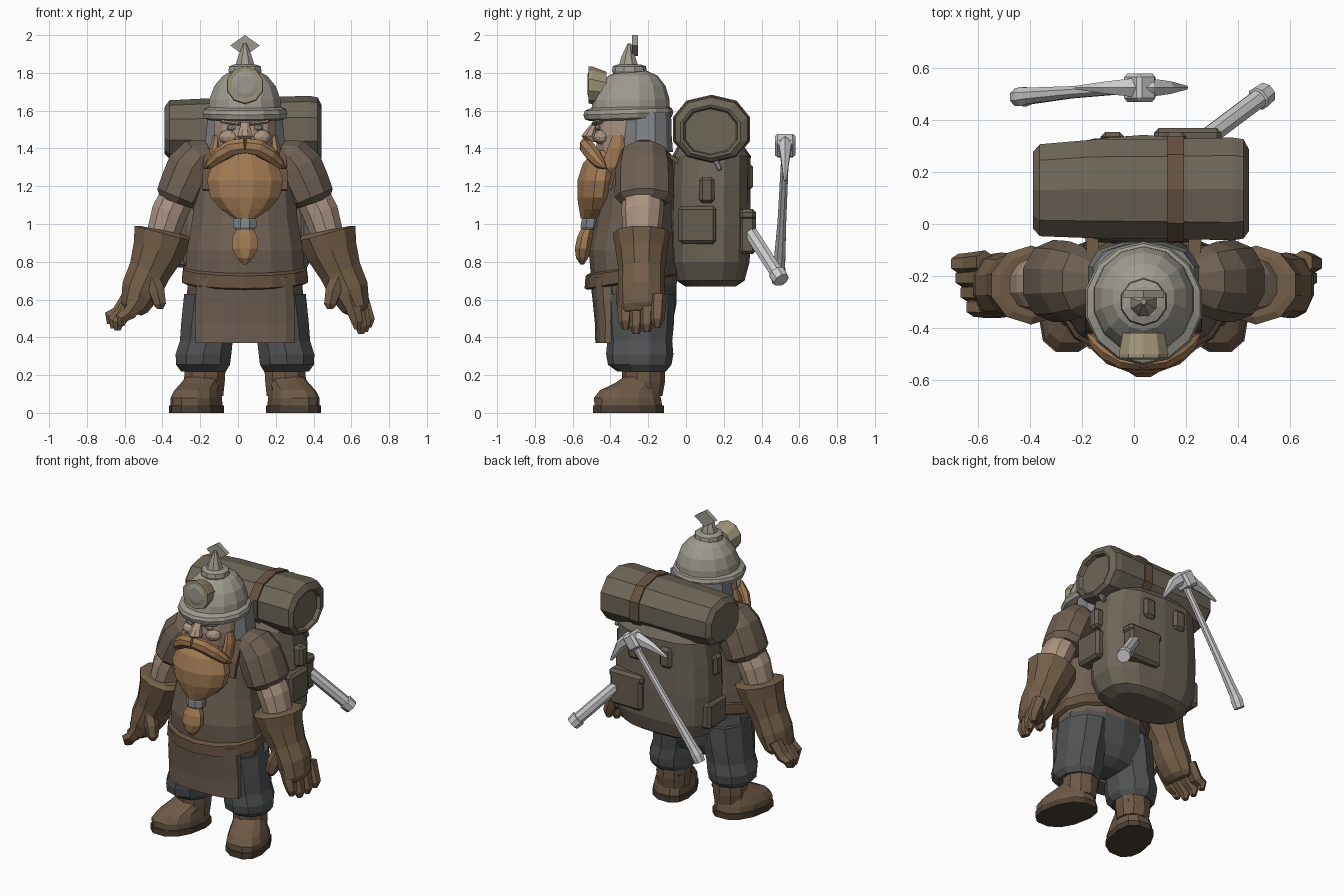
import bpy, bmesh, math
from mathutils import Vector, Matrix, Euler

CX = 0.037  # the figure's own symmetry plane
X, Y, Z = Vector((1, 0, 0)), Vector((0, 1, 0)), Vector((0, 0, 1))


def colour(name, rgb):
    m = bpy.data.materials.new(name)
    lin = [((c / 255 + 0.055) / 1.055) ** 2.4 for c in rgb]
    m.diffuse_color = (*lin, 1)
    return m


LEATHER = colour("leather", (110, 95, 82))
BELT = colour("belt", (102, 82, 64))
GLOVE = colour("glove", (116, 94, 72))
BOOT = colour("boot", (110, 89, 70))
SOLE = colour("sole", (76, 63, 52))
PANTS = colour("trousers", (80, 82, 83))
SKIN = colour("skin", (172, 148, 130))
HAIR = colour("hair", (160, 121, 82))
STEEL = colour("steel", (158, 155, 143))
BRASS = colour("brass", (158, 146, 118))
CLOTH = colour("grey_cloth", (128, 130, 132))
CANVAS = colour("canvas", (110, 102, 88))
POCKET = colour("pocket", (102, 93, 79))


def finish(name, bm, mat, mirror):
    bmesh.ops.recalc_face_normals(bm, faces=bm.faces)
    me = bpy.data.meshes.new(name)
    bm.to_mesh(me)
    bm.free()
    ob = bpy.data.objects.new(name, me)
    bpy.context.collection.objects.link(ob)
    ob.location.x = CX
    if mat:
        me.materials.append(mat)
    if mirror:
        ob.modifiers.new("mirror", 'MIRROR').use_mirror_merge = False
    return ob


def loft(name, rings, mat=None, n=10, axis=None, ref=X, power=2, phase=0.5, shear=0, splay=0, mirror=False):
    """Skin rings (x, y, z, r_ref[, r_other]); rings follow the path unless axis is fixed."""
    bm = bmesh.new()
    cs = [Vector(r[:3]) for r in rings]
    loops = []
    for i, r in enumerate(rings):
        t = axis or (cs[min(i + 1, len(cs) - 1)] - cs[max(i - 1, 0)]).normalized()
        u = (ref - t * ref.dot(t)).normalized()
        v = t.cross(u)
        loop = []
        for k in range(n):
            a = math.tau * (k + phase) / n
            c, s = math.cos(a), math.sin(a)
            c, s = [math.copysign(abs(q) ** (2 / power), q) for q in (c, s)]
            p = cs[i] + u * r[3] * c + v * r[-1] * s
            p.z += shear * (p.y - cs[i].y)
            p.x -= splay * (p.y - cs[0].y)
            loop.append(bm.verts.new(p))
        loops.append(loop)
    for a, b in zip(loops, loops[1:]):
        for k in range(n):
            bm.faces.new((a[k], a[(k + 1) % n], b[(k + 1) % n], b[k]))
    bm.faces.new(loops[0])
    bm.faces.new(loops[-1])
    return finish(name, bm, mat, mirror)


def box(name, at, size, mat=None, rot=(0, 0, 0), bevel=0.012, mirror=False):
    bm = bmesh.new()
    bmesh.ops.create_cube(bm, size=1, matrix=Matrix.Diagonal((*size, 1)))
    bmesh.ops.bevel(bm, geom=bm.edges[:], offset=bevel, segments=1, affect='EDGES')
    bm.transform(Matrix.Translation(at) @ Euler([math.radians(a) for a in rot]).to_matrix().to_4x4())
    return finish(name, bm, mat, mirror)


def ball(name, at, size, mat, mirror=False):
    bm = bmesh.new()
    bmesh.ops.create_icosphere(bm, subdivisions=2, radius=1,
                               matrix=Matrix.Translation(at) @ Matrix.Diagonal((*size, 1)))
    return finish(name, bm, mat, mirror)


# Helmet with brim, spike, crest and lamp
loft("helmet_dome", [(0, -.295, 1.58, .2, .21), (0, -.29, 1.66, .193, .203), (0, -.285, 1.73, .167, .177),
                     (0, -.28, 1.785, .12, .13), (0, -.28, 1.815, .06, .065)], STEEL, 14, Z)
loft("helmet_brim", [(0, -.305, 1.55, .19, .2), (0, -.305, 1.56, .222, .23), (0, -.305, 1.585, .23, .238),
                     (0, -.305, 1.607, .222, .23), (0, -.3, 1.62, .195, .2)], STEEL, 14, Z, shear=.03)
loft("helmet_collar", [(0, -.3, 1.795, .085), (0, -.3, 1.81, .092), (0, -.3, 1.835, .088), (0, -.3, 1.845, .06)], STEEL, 10, Z)
loft("helmet_spike", [(0, -.305, 1.84, .055), (0, -.305, 1.89, .038), (0, -.3, 1.955, .01)], STEEL, 8, Z)
loft("helmet_crest", [(0, -.285, 1.945, .078, .055), (0, -.255, 1.945, .078, .055)], STEEL, 4, Y, phase=0)
loft("lamp_body", [(0, -.42, 1.72, .085), (0, -.44, 1.725, .088), (0, -.5, 1.735, .1), (0, -.515, 1.737, .098)], BRASS, 10, Y)
loft("lamp_lens", [(0, -.51, 1.737, .09), (0, -.522, 1.738, .05)], STEEL, 10, Y)

# Head and face
loft("head", [(0, -.31, 1.28, .13), (0, -.325, 1.38, .16, .15), (0, -.33, 1.47, .168, .155), (0, -.32, 1.59, .17, .16)], SKIN, 12, Z)
loft("neck_guard", [(0, -.215, 1.59, .2, .14), (0, -.215, 1.48, .212, .142), (0, -.21, 1.38, .225, .145)], CLOTH, 12, Z, power=2.6)
loft("nose", [(0, -.475, 1.54, .022, .02), (0, -.5, 1.5, .032, .03), (0, -.515, 1.465, .045, .042), (0, -.495, 1.435, .03, .03)], SKIN, 8, Z)
ball("cheek", (.085, -.445, 1.46), (.055, .045, .04), SKIN, True)
ball("eye", (.07, -.465, 1.51), (.028, .016, .015), CLOTH, True)
box("eyebrow", (.075, -.468, 1.54), (.11, .04, .025), SKIN, (0, -8, 14), .008, True)

# Beard, moustache and braid
loft("beard", [(0, -.42, 1.39, .11, .07), (0, -.44, 1.32, .18, .11), (0, -.455, 1.23, .21, .125),
               (0, -.465, 1.14, .19, .115), (0, -.475, 1.08, .135, .095), (0, -.505, 1.03, .06, .055)], HAIR, 12, Z, power=1.75)
loft("moustache", [(0, -.535, 1.415, .042, .03), (.07, -.522, 1.405, .045, .04), (.13, -.49, 1.365, .042, .042),
                   (.18, -.455, 1.32, .03, .03), (.215, -.425, 1.295, .006, .006)], HAIR, 8, ref=Z, mirror=True)
loft("sideburn", [(.15, -.36, 1.47, .02, .03), (.16, -.37, 1.4, .03, .05), (.15, -.395, 1.3, .035, .06), (.12, -.41, 1.22, .02, .03)], HAIR, 8, Z, mirror=True)
loft("braid_bead", [(0, -.505, 1.035, .055, .045), (0, -.505, 1.02, .065, .052), (0, -.51, .985, .065, .052), (0, -.515, .97, .055, .042)], CLOTH, 8, Z)
loft("braid_tail", [(0, -.52, .98, .045, .035), (0, -.535, .93, .07, .045), (0, -.545, .87, .075, .047), (0, -.55, .82, .045, .035), (0, -.55, .785, .01, .01)], HAIR, 8, Z)

# Torso, belt, apron and shoulder straps
loft("torso", [(0, -.27, .6, .3, .215), (0, -.275, .74, .325, .23), (0, -.28, .86, .315, .235), (0, -.27, 1.03, .285, .21),
               (0, -.255, 1.22, .27, .19), (0, -.23, 1.35, .24, .165), (0, -.23, 1.42, .14, .11)], LEATHER, 14, Z)
loft("belt", [(0, -.28, .69, .325, .24), (0, -.28, .7, .343, .257), (0, -.28, .765, .335, .252), (0, -.28, .775, .315, .235)], BELT, 14, Z, shear=.16)
loft("apron_skirt", [(0, -.42, .72, .26, .09), (0, -.415, .6, .268, .08), (0, -.405, .48, .27, .078), (0, -.41, .37, .268, .07)],
     LEATHER, 14, Z, power=2.3)
loft("shoulder_strap", [(.2, -.405, 1.18, .035, .015), (.2, -.385, 1.27, .035, .015), (.19, -.31, 1.39, .035, .015),
                        (.19, -.18, 1.415, .035, .015), (.2, -.04, 1.33, .035, .015)], BELT, 4, mirror=True)

# Trousers and boots
loft("hips", [(0, -.26, .73, .3, .21), (0, -.25, .58, .325, .2), (0, -.245, .48, .3, .175), (0, -.245, .41, .24, .14), (0, -.245, .37, .1, .08)], PANTS, 14, Z)
loft("trouser_leg", [(.165, -.245, .63, .165, .185), (.19, -.245, .48, .155, .182), (.205, -.245, .38, .147, .172),
                     (.22, -.245, .31, .155, .178), (.222, -.245, .255, .15, .168), (.22, -.235, .22, .125, .13)], PANTS, 10, Z, mirror=True)
loft("boot_shaft", [(.21, -.225, .27, .115, .115), (.215, -.225, .16, .113, .113), (.215, -.225, .09, .105, .1)], BOOT, 10, Z, mirror=True)
loft("boot_foot", [(.257, -.305, .035, .13, .185), (.257, -.31, .08, .128, .182), (.252, -.3, .12, .115, .16),
                   (.24, -.26, .155, .105, .125), (.225, -.23, .19, .1, .1)], BOOT, 12, Z, power=2.4, splay=.2, mirror=True)
loft("boot_sole", [(.257, -.305, 0, .136, .193), (.257, -.305, .04, .136, .193)], SOLE, 12, Z, power=2.4, splay=.2, mirror=True)

# Arms and gauntlets
loft("sleeve", [(.18, -.22, 1.385, .07, .09), (.235, -.22, 1.355, .12, .135), (.28, -.22, 1.295, .142, .152), (.315, -.22, 1.22, .137, .157),
                (.35, -.22, 1.14, .13, .158), (.36, -.22, 1.11, .1, .125)], LEATHER, 10, mirror=True)
loft("forearm", [(.34, -.225, 1.18, .095, .11), (.4, -.23, 1.06, .1, .112), (.45, -.235, .9, .085, .095)], SKIN, 10, mirror=True)
loft("gauntlet", [(.43, -.235, .965, .13, .125), (.433, -.235, .95, .165, .152), (.458, -.235, .86, .145, .138),
                  (.505, -.235, .75, .118, .122), (.55, -.235, .65, .112, .125), (.585, -.235, .56, .08, .12), (.595, -.235, .53, .05, .1)], GLOVE, 10, mirror=True)
for s, side, reach in ((1, "left", 0), (-1, "right", .06)):
    for i in range(4):
        y, dx = -.32 + .056 * i, .02 * i
        tip = .42 + .025 * abs(i - 1.3) + reach * .3
        loft(f"{side}_finger_{i + 1}", [(s * (.55 + dx), y + .005, .62, .046), (s * (.58 + dx + reach * .5), y, .53, .042),
                                        (s * (.595 + dx + reach), y, tip + .03, .037), (s * (.595 + dx + reach), y, tip - .01, .018)], GLOVE, 6)
    loft(f"{side}_thumb", [(s * .5, -.3, .72, .05), (s * .465, -.325, .64, .046), (s * .45, -.335, .575, .036), (s * .45, -.335, .55, .018)], GLOVE, 6)

# Backpack with pockets and buckles
loft("backpack", [(0, .13, .67, .23, .135), (0, .13, .7, .3, .18), (0, .13, .8, .35, .207), (0, .13, 1.0, .36, .213),
                  (0, .13, 1.2, .35, .21), (0, .135, 1.36, .33, .208), (0, .13, 1.42, .26, .17)], CANVAS, 14, Z, power=2.8)
for name, at, size in (("back_pouch", (.17, .325, .95), (.24, .09, .22)), ("back_pouch_lid", (.17, .325, 1.05), (.26, .09, .06)),
                       ("right_pocket", (.345, .06, .995), (.1, .2, .2)), ("left_pocket", (-.325, .13, .86), (.1, .2, .18)),
                       ("right_buckle", (.35, .11, 1.18), (.09, .08, .14)), ("left_buckle", (-.335, .11, 1.18), (.07, .08, .14)),
                       ("back_strap_left", (-.12, .335, 1.25), (.09, .04, .14)), ("back_strap_right", (.12, .335, 1.25), (.09, .04, .14))):
    box(name, at, size, POCKET, bevel=.018)
box("strap_pin", (.36, .165, 1.32), (.03, .03, .08), CLOTH, (25, 0, 0), .006)

# Bedroll with recessed right end and strap
loft("bedroll", [(-.425, .13, 1.495, .155, .125), (-.4, .13, 1.5, .185, .155), (-.2, .135, 1.5, .198, .165), (.2, .135, 1.502, .203, .172),
                 (.34, .135, 1.502, .207, .177), (.385, .135, 1.5, .2, .17), (.405, .13, 1.49, .165, .14), (.4, .13, 1.49, .15, .127),
                 (.375, .13, 1.49, .14, .12)], CANVAS, 10, X, Y, power=2.25)
loft("bedroll_strap", [(.09, .135, 1.502, .211, .18), (.155, .135, 1.502, .213, .182)], BELT, 10, X, Y, power=2.25)

# Spare tool handle poking out of the back pouch
loft("tool_handle", [(.2, .3, 1.02, .038), (.44, .48, .742, .038), (.442, .482, .74, .048), (.472, .505, .703, .044)], None, 8)

# Pickaxe slung behind the pack
loft("pickaxe_handle", [(.0, .525, 1.42, .034), (-.05, .523, 1.33, .022), (-.28, .507, 1.0, .025), (-.44, .493, .77, .034),
                        (-.462, .49, .735, .04), (-.485, .488, .69, .036)], None, 8)
loft("pickaxe_head", [(-.26, .525, 1.36, .008, .008), (-.15, .525, 1.405, .026, .03), (-.05, .525, 1.43, .04, .045), (.02, .525, 1.42, .04, .045),
                      (.09, .525, 1.355, .028, .036), (.165, .525, 1.23, .008, .008)], None, 6, ref=Y)
box("pickaxe_socket", (-.015, .525, 1.415), (.09, .11, .11), None, (0, 36, 0), .015)
